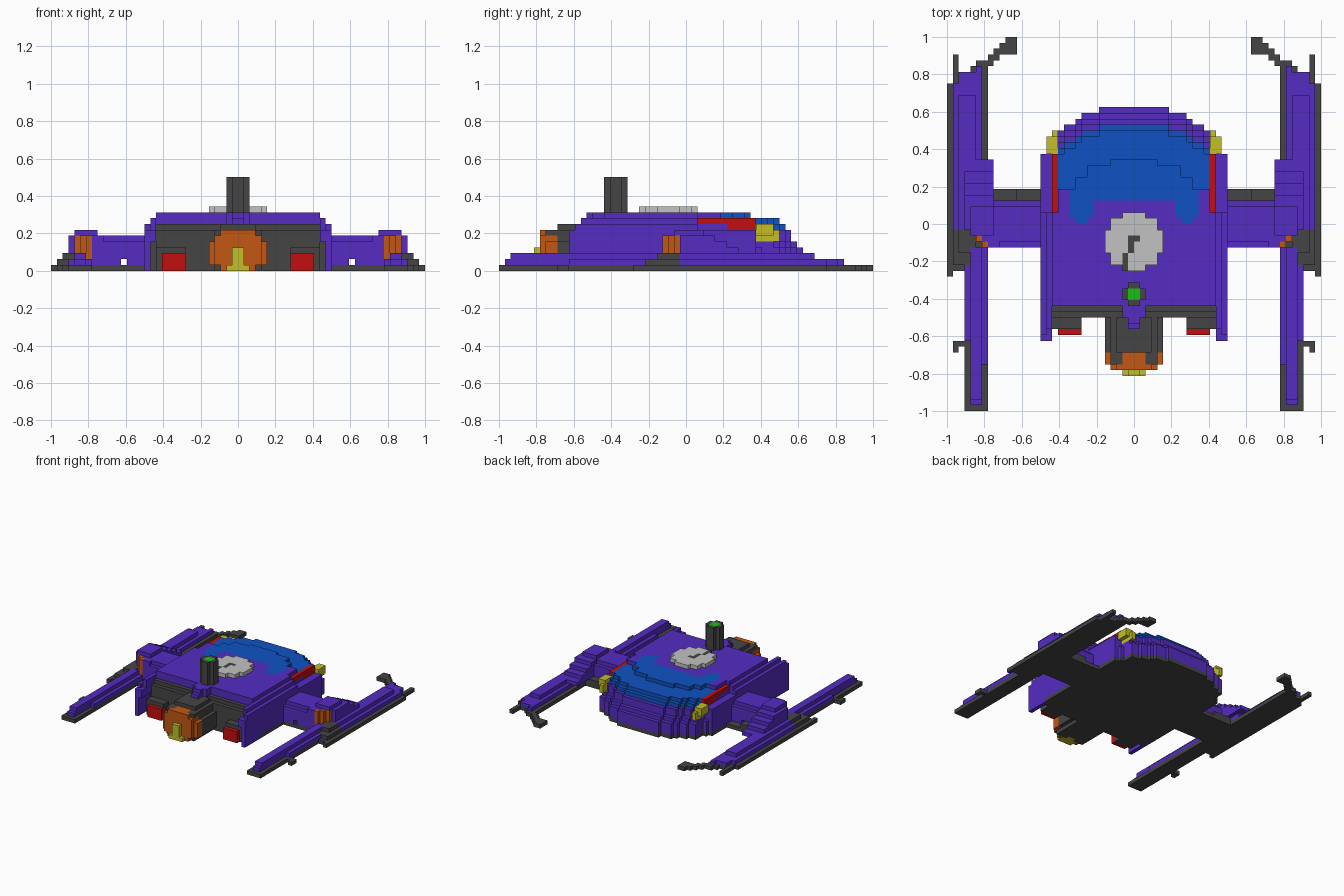
import bpy
import bmesh

cube = bpy.data.objects.get("Cube")
if cube:
    bpy.data.objects.remove(cube, do_unlink=True)

U = 1 / 32  # size of one block


def material(name, rgb):
    m = bpy.data.materials.new(name)
    m.use_nodes = True
    m.diffuse_color = (*rgb, 1)
    m.node_tree.nodes["Principled BSDF"].inputs["Base Color"].default_value = (*rgb, 1)
    return m


purple = material("purple", (0.09, 0.025, 0.54))
gray = material("dark gray", (0.06, 0.06, 0.06))
blue = material("blue", (0.005, 0.085, 0.54))
silver = material("light gray", (0.54, 0.54, 0.54))
red = material("red", (0.54, 0.005, 0.005))
orange = material("orange", (0.54, 0.095, 0.007))
yellow = material("yellow", (0.54, 0.52, 0.02))
green = material("green", (0.007, 0.54, 0.007))

cells = {}   # block position -> part name
colour = {}  # part name -> material


def box(name, mat, x0, x1, y0, y1, z0, z1):
    """Fill a range of blocks; later parts replace earlier ones."""
    colour[name] = mat
    for x in range(x0, x1):
        for y in range(y0, y1):
            for z in range(z0, z1):
                cells[x, y, z] = name


def pair(name, mat, x0, x1, y0, y1, z0, z1):
    """The same box on the left (+x) and mirrored on the right."""
    box("left_" + name, mat, x0, x1, y0, y1, z0, z1)
    box("right_" + name, mat, -x1, -x0, y0, y1, z0, z1)


# Hull: stacked layers, each stepping in from the rounded back
BACK = {12: 15, 13: 14, 14: 14, 15: 14, 16: 12, 17: 10, 18: 9, 19: 6}
SHIFT = [0, 0, 0, 0, 1, 2, 2, 3, 4]


def hull_half_width(y, z):
    if z == 9:
        return 14 if y < 2 else 13 if y < 6 else 10 if y < 8 else 8 if y < 10 else 4 if y < 11 else 0
    w = 16 if y < 12 else BACK.get(y + SHIFT[z], 0)
    if z >= 7 and y >= 2:
        w = min(w, 14)
    return min(w, 15) if z == 8 else w


for z in range(10):
    for y in range(-14, 20):
        w = hull_half_width(y, z)
        name, mat = ("hull_floor", gray) if z == 0 else ("hull", purple)
        box(name, mat, -w, w, y, y + 1, z, z + 1)
        # Wrap-around canopy at the back
        if z >= 7 and y >= 6:
            c = min(w, 13)
            box("canopy", blue, -c, c, y, y + 1, z, z + 1)

# Canopy tongues running forward on the roof
pair("canopy_tongue", blue, 7, 11, 1, 6, 9, 10)
pair("canopy_tongue", blue, 8, 10, 0, 1, 9, 10)
box("canopy", blue, -11, 11, 5, 6, 9, 10)
box("canopy", blue, -7, 7, 4, 5, 9, 10)

# Red side stripes and yellow corner lamps
pair("side_stripe", red, 13, 14, 2, 12, 8, 9)
pair("side_stripe", red, 13, 14, 7, 12, 7, 8)
pair("corner_lamp", yellow, 13, 15, 12, 15, 6, 8)
pair("corner_lamp", yellow, 13, 14, 12, 16, 5, 7)

# Engine wall, side fins and centre spine at the front
box("engine_wall", gray, -15, 15, -15, -14, 0, 8)
box("engine_wall", gray, -14, 14, -16, -15, 0, 7)
pair("fin", purple, 15, 16, -20, -14, 0, 7)
pair("fin", purple, 15, 16, -19, -14, 7, 8)
pair("fin", purple, 14, 15, -20, -14, 5, 7)
pair("fin", purple, 14, 15, -18, -14, 7, 9)
for y, top in ((-20, 8), (-19, 8), (-18, 9), (-17, 10), (-16, 10), (-15, 10)):
    box("spine", purple, -1, 1, y, y + 1, 7, top)
box("spine", purple, -2, 2, -16, -14, 8, 10)

# Small thrusters with red ends
pair("thruster", gray, 9, 14, -18, -16, 0, 4)
pair("thruster_end", red, 9, 13, -19, -18, 0, 3)

# Main engine: rounded barrel, orange rim, yellow core
BARREL = (4, 5, 5, 5, 5, 4, 3)
for z, w in enumerate(BARREL):
    box("engine", gray, -w, w, -24, -16, z, z + 1)
    if z:
        box("engine_rim", orange, -w, w, -24, -22, z, z + 1)
    r = min(w, 4) if z > 0 else 3
    box("engine_rim", orange, -r, r, -25, -24, z, z + 1)
box("engine", gray, -3, 3, -22, -16, 7, 8)
box("engine", gray, -4, 4, -22, -16, 6, 7)
pair("engine_bracket", gray, 2, 4, -24, -21, 6, 7)
box("engine_core", yellow, -1, 1, -26, -23, 0, 4)
box("engine_core", yellow, -2, 2, -26, -24, 0, 1)

# Roof disc with a dark groove
for y, w in zip(range(-8, 2), (2, 4, 4, 5, 5, 5, 5, 4, 4, 2)):
    box("roof_disc", silver, -w, w, y, y + 1, 10, 11)
box("disc_groove", gray, -1, 1, -3, -2, 10, 11)
box("disc_groove", gray, -1, 0, -5, -3, 10, 11)
box("disc_groove", gray, -2, -1, -8, -5, 10, 11)

# Mast with a green light
box("mast", gray, -2, 2, -13, -11, 10, 16)
box("mast", gray, -1, 1, -14, -10, 10, 16)
box("mast", gray, -2, 2, -14, -10, 10, 15)
for x in (-2, 1):
    for y in (-14, -11):
        for z in range(10, 15):
            cells.pop((x, y, z))
box("mast_light", green, -1, 1, -13, -11, 15, 16)

# Arms between hull and rails
pair("arm_floor", gray, 16, 26, -4, 6, 0, 1)
pair("arm_floor", gray, 20, 25, 4, 6, 1, 2)
pair("arm", purple, 16, 19, -4, 4, 1, 2)
pair("arm", purple, 20, 26, -4, 4, 1, 2)
pair("arm", purple, 16, 25, -4, 4, 2, 5)
pair("arm", purple, 16, 25, -3, 3, 5, 6)

# Rail bases
pair("rail_base", gray, 25, 31, -8, 26, 0, 1)
pair("rail_base", gray, 31, 32, -9, 24, 0, 1)
pair("rail_base", gray, 25, 29, -32, -8, 0, 1)
pair("rail_base", gray, 30, 31, 24, 29, 0, 1)
pair("rail_base", gray, 30, 31, -22, -20, 0, 1)
pair("rail_base", gray, 29, 30, -21, -20, 0, 1)
pair("rail_step", gray, 27, 31, -7, 0, 1, 2)
pair("rail_step", gray, 27, 30, -5, 0, 2, 3)

# Stepped hooks curling inward at the back
for x, y0, y1 in ((27, 25, 27), (26, 25, 28), (25, 26, 28), (24, 27, 29),
                  (23, 28, 30), (22, 29, 31), (21, 29, 32), (20, 29, 32)):
    pair("hook", gray, x, x + 1, y0, y1, 0, 1)

# Rail tops and ridges
pair("rail_top", purple, 26, 31, -1, 24, 1, 2)
pair("rail_top", purple, 26, 30, 24, 26, 1, 2)
pair("rail_top", purple, 26, 27, 26, 27, 1, 2)
pair("rail_top", purple, 25, 26, -1, 9, 1, 2)
pair("rail_top", purple, 26, 28, -31, -4, 1, 2)
pair("rail_top", purple, 25, 26, -24, -4, 1, 2)
pair("rail_top", purple, 28, 29, -20, -7, 1, 2)
pair("rail_ridge", purple, 27, 30, -1, 22, 2, 3)
pair("rail_ridge", purple, 26, 28, -30, -4, 2, 3)

# Pods where the arms meet the rails, ramping down to the back
for z, y1 in ((2, 11), (3, 9), (4, 7), (5, 5)):
    pair("pod", purple, 24, 29, -1, y1, z, z + 1)
pair("pod", purple, 24, 28, -2, 3, 6, 7)
for i in range(4):
    x = 25 + i if i else 25
    y = -4 + i
    pair("pod", purple, 23, x, y, y + 1, 1, 6)
    pair("pod_vent", orange, x, x + 1 if i < 3 else 28, y, y + 1, 2, 6)
pair("pod_vent", orange, 27, 28, -1, 0, 2, 6)

# Build one object per part, keeping only exposed block sides
SIDES = {
    (1, 0, 0): ((1, 0, 0), (1, 1, 0), (1, 1, 1), (1, 0, 1)),
    (-1, 0, 0): ((0, 0, 0), (0, 0, 1), (0, 1, 1), (0, 1, 0)),
    (0, 1, 0): ((0, 1, 0), (0, 1, 1), (1, 1, 1), (1, 1, 0)),
    (0, -1, 0): ((0, 0, 0), (1, 0, 0), (1, 0, 1), (0, 0, 1)),
    (0, 0, 1): ((0, 0, 1), (1, 0, 1), (1, 1, 1), (0, 1, 1)),
    (0, 0, -1): ((0, 0, 0), (0, 1, 0), (1, 1, 0), (1, 0, 0)),
}
for name, mat in colour.items():
    bm = bmesh.new()
    corners = {}
    for (x, y, z), part in cells.items():
        if part != name:
            continue
        for (dx, dy, dz), quad in SIDES.items():
            if (x + dx, y + dy, z + dz) in cells:
                continue
            face = []
            for a, b, c in quad:
                key = (x + a, y + b, z + c)
                if key not in corners:
                    corners[key] = bm.verts.new([k * U for k in key])
                face.append(corners[key])
            bm.faces.new(face)
    mesh = bpy.data.meshes.new(name)
    bm.to_mesh(mesh)
    bm.free()
    mesh.materials.append(mat)
    bpy.context.collection.objects.link(bpy.data.objects.new(name, mesh))
